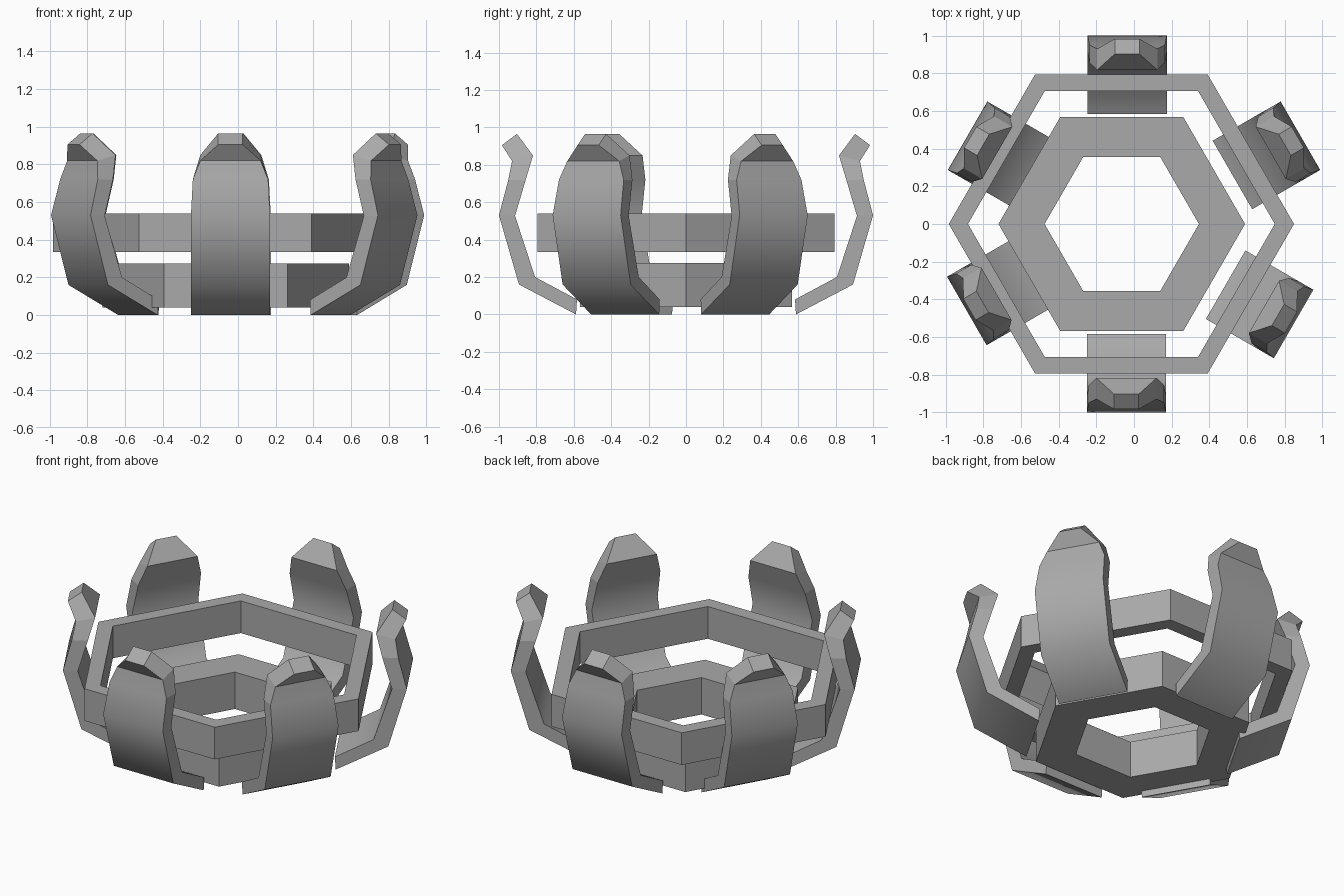
import bpy, bmesh, math
from mathutils import Matrix

if "Cube" in bpy.data.objects:
    bpy.data.objects.remove(bpy.data.objects["Cube"], do_unlink=True)

# Single grey finish
grey = bpy.data.materials.new("plain_grey")
grey.use_nodes = True
grey.diffuse_color = (0.4, 0.4, 0.4, 1)
grey.node_tree.nodes["Principled BSDF"].inputs["Base Color"].default_value = (0.4, 0.4, 0.4, 1)


def make_object(name, bm):
    bmesh.ops.recalc_face_normals(bm, faces=bm.faces)
    mesh = bpy.data.meshes.new(name)
    bm.to_mesh(mesh)
    bm.free()
    mesh.materials.append(grey)
    obj = bpy.data.objects.new(name, mesh)
    bpy.context.collection.objects.link(obj)
    return obj


def hex_ring(name, centre_x, outer, inner, bottom, top):
    """Flat hexagonal band with a rectangular section."""
    bm = bmesh.new()
    section = [(outer, bottom), (outer, top), (inner, top), (inner, bottom)]
    loops = []
    for i in range(6):
        a = math.radians(60 * i)
        loops.append([bm.verts.new((centre_x + r * math.cos(a), r * math.sin(a), z))
                      for r, z in section])
    for i in range(6):
        a, b = loops[i], loops[(i + 1) % 6]
        for j in range(4):
            k = (j + 1) % 4
            bm.faces.new((a[j], b[j], b[k], a[k]))
    return make_object(name, bm)


# Petal sections: outer (radius, z), inner (radius, z), half width
SECTIONS = [
    ((0.588, 0.0), (0.583, 0.08), 0.21),
    ((0.893, 0.16), (0.807, 0.20), 0.21),
    ((1.0, 0.53), (0.914, 0.527), 0.21),
    ((0.95, 0.72), (0.857, 0.72), 0.20),
    ((0.93, 0.82), (0.818, 0.85), 0.16),
    ((0.984, 0.905), (0.904, 0.965), 0.065),
]


def petal(name, angle, shift):
    """Curved claw swept through the sections, with a flat faceted tip."""
    bm = bmesh.new()
    loops = []
    for (ro, zo), (ri, zi), w in SECTIONS:
        loops.append([bm.verts.new(p) for p in
                      ((ro, -w, zo), (ro, w, zo), (ri, w, zi), (ri, -w, zi))])
    for s, (a, b) in enumerate(zip(loops, loops[1:])):
        for j in range(4):
            k = (j + 1) % 4
            face = bm.faces.new((a[j], a[k], b[k], b[j]))
            # broad inner and outer surfaces are smooth, rims and tip are flat
            face.smooth = j in (0, 2) and s < len(SECTIONS) - 2
    bm.faces.new(loops[0])
    bm.faces.new(loops[-1])
    turn = Matrix.Rotation(math.radians(angle), 4, 'Z')
    bm.transform(turn @ Matrix.Translation((0, shift, 0)))
    return make_object(name, bm)


# Two stacked hexagonal rings
hex_ring("upper_ring", -0.067, 0.917, 0.815, 0.335, 0.54)
hex_ring("lower_ring", -0.065, 0.655, 0.41, 0.04, 0.275)

# Six petals around the rings, each slightly off centre
for name, angle, shift in (
        ("front_petal", -90, -0.04), ("front_left_petal", -30, -0.036),
        ("back_left_petal", 30, -0.036), ("back_petal", 90, 0.036),
        ("back_right_petal", 150, 0.036), ("front_right_petal", 210, -0.044)):
    petal(name, angle, shift)
